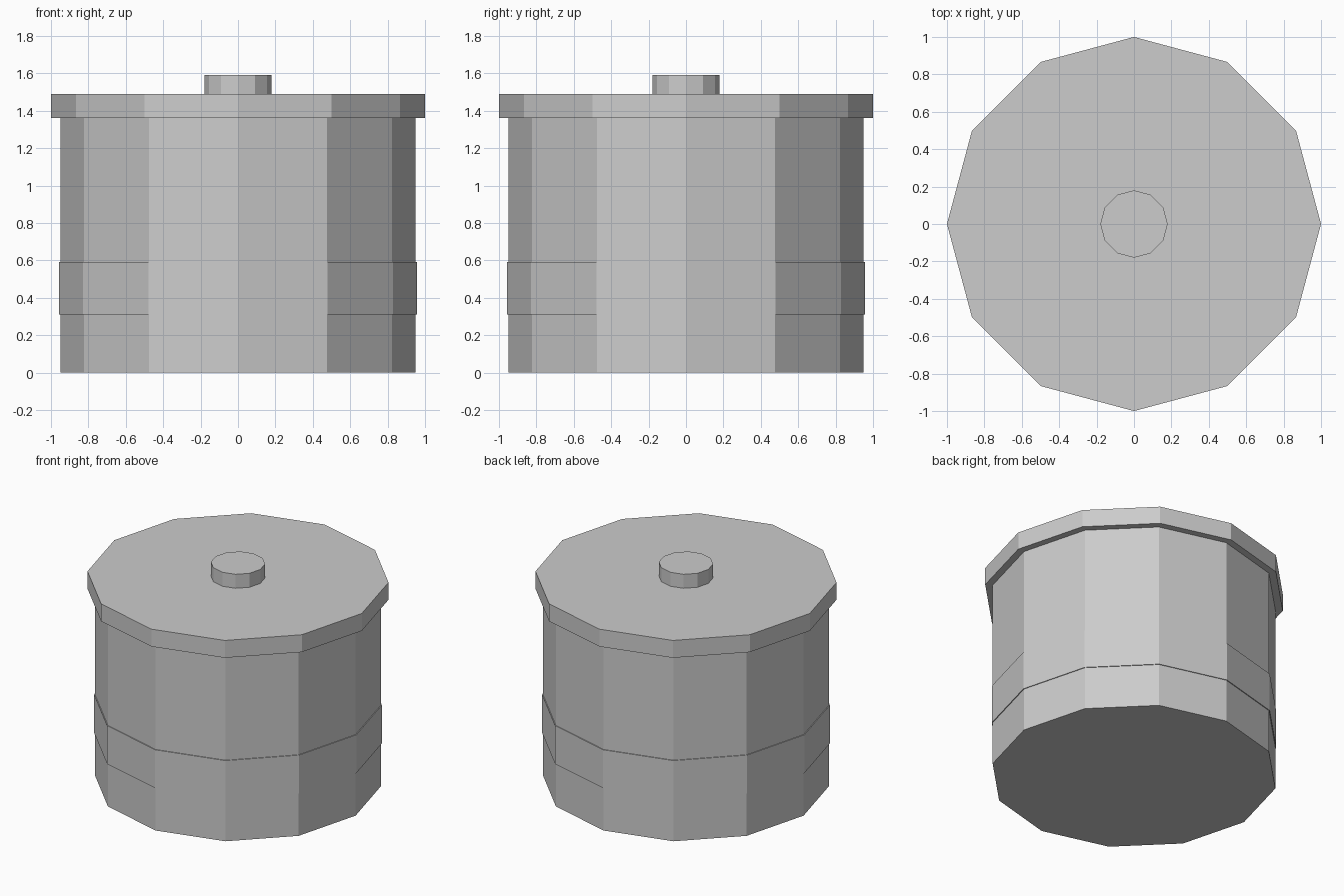
import bpy

cube = bpy.data.objects.get("Cube")
if cube:
    bpy.data.objects.remove(cube, do_unlink=True)

SIDES = 12

grey = bpy.data.materials.new("light grey")
grey.use_nodes = True
colour = (0.604, 0.604, 0.604, 1.0)
grey.diffuse_color = colour
grey.node_tree.nodes["Principled BSDF"].inputs["Base Color"].default_value = colour


def drum(name, radius, bottom, top):
    """Flat-sided closed drum between two heights."""
    bpy.ops.mesh.primitive_cylinder_add(
        vertices=SIDES, radius=radius, depth=top - bottom,
        location=(0, 0, (bottom + top) / 2))
    part = bpy.context.object
    part.name = name
    part.data.materials.append(grey)
    return part


# Pot body with a thin raised band around it
drum("body", 0.95, 0.0, 1.363)
drum("band", 0.956, 0.312, 0.592)

# Overhanging lid and its round knob
drum("lid", 1.0, 1.363, 1.49)
drum("lid_knob", 0.18, 1.49, 1.592)
